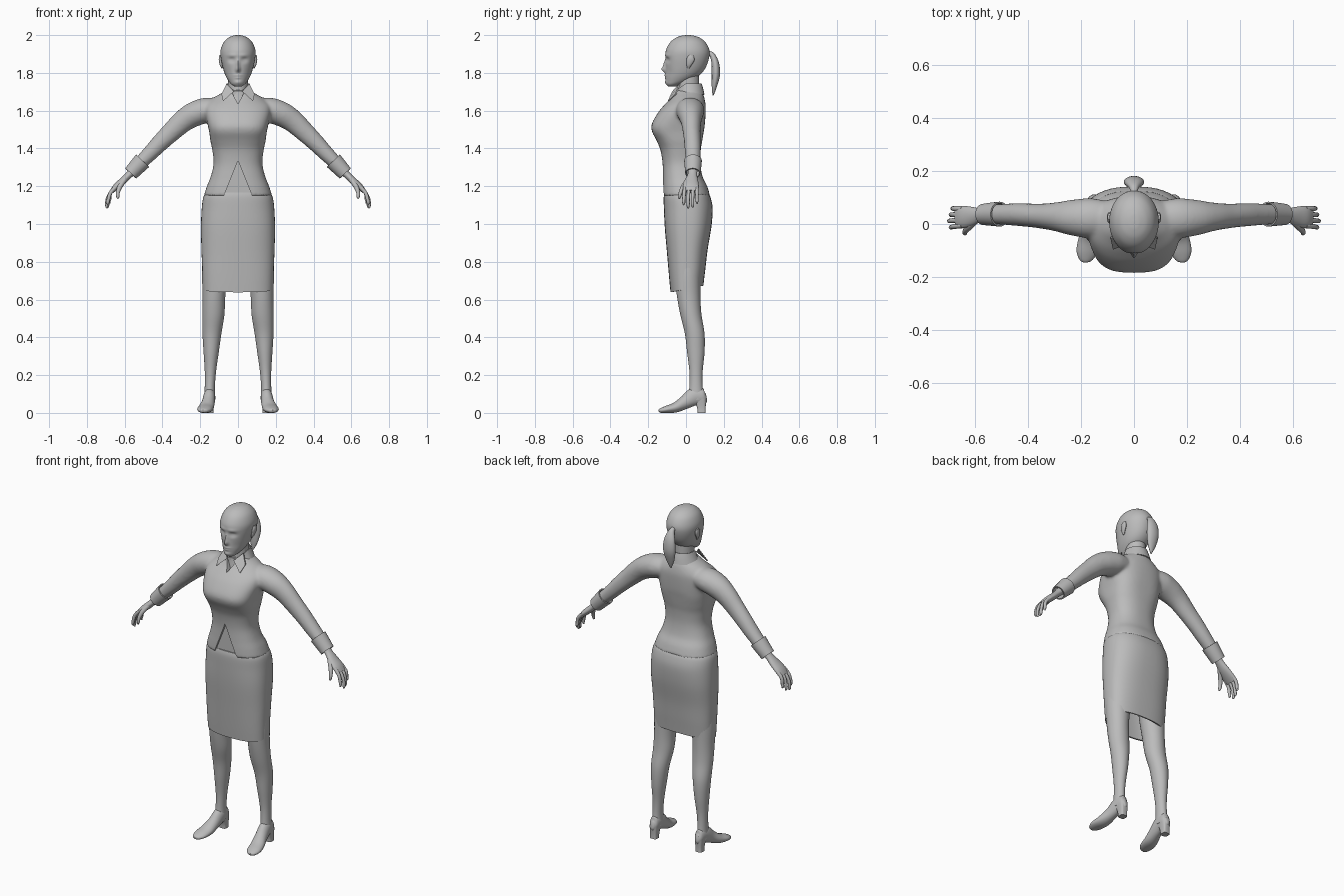
import bpy, bmesh, math
from mathutils import Vector

GREY = bpy.data.materials.new("plain grey")
GREY.diffuse_color = (0.5, 0.5, 0.5, 1)


def spline(rows, steps):
    """Catmull-Rom interpolation through rows of numbers."""
    out = []
    for i in range(len(rows) - 1):
        a, b, c, d = (rows[max(0, min(len(rows) - 1, i + k))] for k in (-1, 0, 1, 2))
        for j in range(steps):
            t = j / steps
            out.append([q + 0.5 * t * (r - p + t * (2*p - 5*q + 4*r - s + t * (3*(q - r) + s - p)))
                        for p, q, r, s in zip(a, b, c, d)])
    return out + [list(rows[-1])]


def unit_ring(n, e=2.0):
    for k in range(n):
        a = 2 * math.pi * k / n
        c, s = math.cos(a), math.sin(a)
        yield math.copysign(abs(c) ** (2 / e), c), math.copysign(abs(s) ** (2 / e), s)


def slices(rows, steps=5, n=48):
    """Horizontal rings from rows (z, centre x, half width, front y, back y, squareness)."""
    return [[Vector((cx + hw * c, (f + b) / 2 + (b - f) / 2 * s, z)) for c, s in unit_ring(n, e)]
            for z, cx, hw, f, b, e in spline(rows, steps)]


def tube(rows, ref, steps=5, n=24, flip=1):
    """Rings along a path of rows (x, y, z, radius along ref, other radius)."""
    rows = spline(rows, steps)
    pts = [Vector((r[0] * flip, r[1], r[2])) for r in rows]
    rings = []
    for i, p in enumerate(pts):
        t = (pts[min(i + 1, len(pts) - 1)] - pts[max(i - 1, 0)]).normalized()
        u = (Vector(ref) - t * t.dot(Vector(ref))).normalized()
        v = t.cross(u)
        rings.append([p + u * c * rows[i][3] + v * s * rows[i][4] for c, s in unit_ring(n)])
    return rings


def loft(bm, rings, start=True, end=True):
    vs = [[bm.verts.new(p) for p in r] for r in rings]
    for a, b in zip(vs, vs[1:]):
        for k in range(len(a)):
            m = (k + 1) % len(a)
            bm.faces.new((a[k], a[m], b[m], b[k]))
    if start:
        bm.faces.new(vs[0][::-1])
    if end:
        bm.faces.new(vs[-1])


def make(name, *parts, mirror=False, solid=0, caps=(True, True), angle=40, mods=()):
    bm = bmesh.new()
    for rings in parts:
        loft(bm, rings, *caps)
    bmesh.ops.recalc_face_normals(bm, faces=bm.faces)
    me = bpy.data.meshes.new(name)
    bm.to_mesh(me)
    bm.free()
    me.materials.append(GREY)
    ob = bpy.data.objects.new(name, me)
    bpy.context.collection.objects.link(ob)
    if solid:
        m = ob.modifiers.new("thickness", 'SOLIDIFY')
        m.thickness, m.offset = solid, -1
    if mirror:
        ob.modifiers.new("mirror", 'MIRROR').use_mirror_merge = False
    for kind, props in mods:
        m = ob.modifiers.new(kind, kind)
        for key, val in props.items():
            setattr(m, key, val)
    bpy.ops.object.select_all(action='DESELECT')
    ob.select_set(True)
    bpy.context.view_layer.objects.active = ob
    if ob.modifiers:
        bpy.ops.object.convert(target='MESH')
    bpy.ops.object.shade_smooth_by_angle(angle=math.radians(angle))
    return ob


def wedge(name, pts, y0, y1):
    ob = make(name, [[Vector((x, y, z)) for x, z in pts] for y in (y0, y1)])
    ob.hide_render = True
    ob.hide_set(True)
    return ob


# Head with face relief
def face(p):
    g = lambda x, z, sx, sz: math.exp(-((abs(p.x) - x) / sx) ** 2 - ((p.z - z) / sz) ** 2)
    if p.y < -0.02:
        p.y -= (0.020 * g(0, 1.818, .011, .016) + 0.011 * g(0, 1.845, .009, .022)
                + 0.004 * g(.03, 1.893, .03, .01) - 0.011 * g(.034, 1.868, .018, .012)
                + 0.004 * g(.034, 1.866, .013, .006)
                + 0.006 * g(0, 1.787, .02, .006) + 0.005 * g(0, 1.774, .016, .006)
                + 0.005 * g(0, 1.75, .02, .01) - 0.003 * g(.05, 1.80, .02, .025))
    return p


head = slices([(1.728, 0, .018, -.095, -.05, 2), (1.74, 0, .036, -.104, -.02, 2),
               (1.76, 0, .052, -.107, .03, 2), (1.79, 0, .068, -.107, .075, 2.1),
               (1.83, 0, .081, -.107, .105, 2.1), (1.88, 0, .091, -.108, .122, 2.1),
               (1.92, 0, .092, -.106, .124, 2), (1.96, 0, .077, -.085, .105, 2),
               (1.985, 0, .053, -.055, .075, 2), (1.997, 0, .025, -.022, .042, 2),
               (2.0, 0, .004, .005, .015, 2)], 8, 96)
make("head", [[face(p) for p in r] for r in head])
make("neck", slices([(1.60, 0, .062, -.06, .075, 2), (1.70, 0, .053, -.047, .07, 2),
                     (1.80, 0, .052, -.045, .07, 2)]))
make("ear", tube([(.083, .012, 1.825, .004, .006), (.089, .016, 1.845, .008, .014),
                  (.093, .024, 1.872, .009, .021), (.093, .028, 1.893, .006, .012)],
                 (1, 0, 0)), mirror=True)
make("ponytail", tube([(0, .115, 1.905, .012, .012), (0, .138, 1.895, .018, .014),
                       (0, .155, 1.85, .034, .020), (0, .158, 1.79, .038, .022),
                       (0, .150, 1.73, .026, .014), (0, .143, 1.68, .004, .003)], (1, 0, 0)))

# Jacket: torso and sleeves fused, then cut at the neck and the front hem
torso = slices([(1.148, 0, .181, -.124, .128, 2.4), (1.20, 0, .165, -.124, .112, 2.4),
                (1.25, 0, .145, -.123, .088, 2.4), (1.32, 0, .129, -.124, .076, 2.4),
                (1.39, 0, .136, -.135, .078, 2.4), (1.44, 0, .146, -.155, .086, 2.6),
                (1.49, 0, .153, -.180, .094, 2.9), (1.53, 0, .162, -.181, .100, 2.7),
                (1.59, 0, .175, -.148, .104, 2.4), (1.63, 0, .172, -.115, .104, 2.2),
                (1.665, 0, .135, -.082, .098, 2), (1.69, 0, .092, -.066, .09, 2),
                (1.71, 0, .062, -.055, .08, 2)])
arm = [(.08, .022, 1.61, .06, .05), (.16, .022, 1.604, .075, .066), (.23, .024, 1.582, .068, .066),
       (.29, .027, 1.545, .055, .060), (.35, .03, 1.49, .047, .053), (.41, .034, 1.432, .044, .047),
       (.46, .036, 1.38, .042, .042), (.54, .037, 1.30, .036, .034)]
notch = wedge("hem_notch_cutter", [(0, 1.335), (-.078, 1.14), (-.085, 1.10), (.085, 1.10), (.078, 1.14)],
              -.3, -.107)
vee = wedge("neck_opening_cutter", [(0, 1.635), (.034, 1.70), (.03, 1.75), (-.03, 1.75), (-.034, 1.70)],
            -.3, -.055)
make("jacket", torso, tube(arm, (0, 1, 0)), tube(arm, (0, 1, 0), flip=-1), mods=[
    ('REMESH', dict(mode='VOXEL', voxel_size=.008)), ('SMOOTH', dict(factor=.5, iterations=8)),
    ('BOOLEAN', dict(object=notch, solver='EXACT')), ('BOOLEAN', dict(object=vee, solver='EXACT'))])
make("cuff", tube([(.505, .037, 1.335, .047, .048), (.535, .037, 1.303, .044, .044),
                   (.568, .036, 1.268, .040, .040)], (0, 1, 0), 3), mirror=True, solid=.006, caps=(False, False))

# Collar: stand band and folded points
stand = slices([(1.685, 0, .085, -.066, .098, 2), (1.72, 0, .070, -.058, .09, 2),
                (1.745, 0, .061, -.054, .082, 2)], 3)
for r in stand:
    for p in r:
        p.z += min(0, p.y) * .7
make("collar_band", stand, solid=.005, caps=(False, False))
flap = [(.060, -.030, 1.742), (.022, -.066, 1.702), (.079, -.090, 1.650), (.088, -.050, 1.688)]
make("collar_point", [[Vector((x, y + d, z)) for x, y, z in flap] for d in (0, -.007)], mirror=True)

# Hands
make("palm", tube([(.54, .035, 1.298, .027, .024), (.575, .034, 1.262, .025, .019),
                   (.61, .029, 1.228, .036, .019), (.645, .026, 1.197, .042, .017),
                   (.668, .025, 1.172, .038, .011)], (0, 1, 0)), mirror=True)
fingers = []
for i, tip in enumerate((1.10, 1.083, 1.088, 1.108)):
    y, w = -.006 + .021 * i, -.012 + .0235 * i
    x = .692 - .006 * abs(i - 1)
    fingers.append(tube([(.645, y, 1.198, .010, .011), (.675, (y + w) / 2, 1.165, .0095, .010),
                         (x, w, 1.13, .0085, .009), (x + .003, w, tip + .012, .008, .008),
                         (x - .001, w, tip, .003, .003)], (0, 1, 0), 3, 12))
make("fingers", *fingers, mirror=True)
make("thumb", tube([(.60, .012, 1.235, .015, .014), (.625, -.014, 1.198, .013, .013),
                    (.636, -.029, 1.165, .010, .010), (.636, -.035, 1.142, .008, .008),
                    (.634, -.036, 1.134, .003, .003)], (0, 1, 0), 3, 12), mirror=True)

# Skirt, with its hem higher at the back
skirt = slices([(1.168, 0, .168, -.113, .115, 2.4), (1.14, 0, .184, -.118, .130, 2.4),
                (1.08, 0, .192, -.117, .141, 2.4), (.98, 0, .196, -.112, .134, 2.5),
                (.85, 0, .193, -.100, .114, 2.5), (.74, 0, .188, -.090, .102, 2.6),
                (.655, 0, .184, -.082, .092, 2.6)])
for r in skirt:
    for p in r:
        p.z += p.y * .2 * max(0, min(1, (1.0 - p.z) / .3))
make("skirt", skirt, solid=.008, caps=(True, False))

# Legs
make("leg", slices([(.95, .105, .075, -.08, .09, 2), (.75, .120, .070, -.062, .078, 2),
                    (.62, .127, .060, -.048, .076, 2), (.52, .130, .058, -.030, .082, 2),
                    (.42, .138, .050, -.006, .098, 2), (.32, .142, .040, .006, .098, 2),
                    (.22, .146, .030, .018, .088, 2), (.14, .149, .027, .018, .088, 2),
                    (.07, .150, .030, .010, .096, 2)], n=32), mirror=True)

# Shoes with block heels
shoe = tube([(.148, .108, .085, .010, .018), (.149, .092, .083, .025, .042),
             (.151, .045, .086, .031, .048), (.157, -.005, .056, .034, .036),
             (.168, -.055, .029, .040, .027), (.178, -.105, .018, .039, .019),
             (.183, -.135, .012, .024, .012), (.184, -.144, .010, .008, .006)], (1, 0, 0))
for r in shoe:
    for p in r:
        p.z = max(p.z, 0)
make("shoe", shoe, mirror=True)
make("heel", slices([(0, .150, .021, .062, .104, 4), (.03, .150, .021, .058, .104, 4),
                     (.075, .150, .026, .040, .108, 3)], 3, 24), mirror=True)
